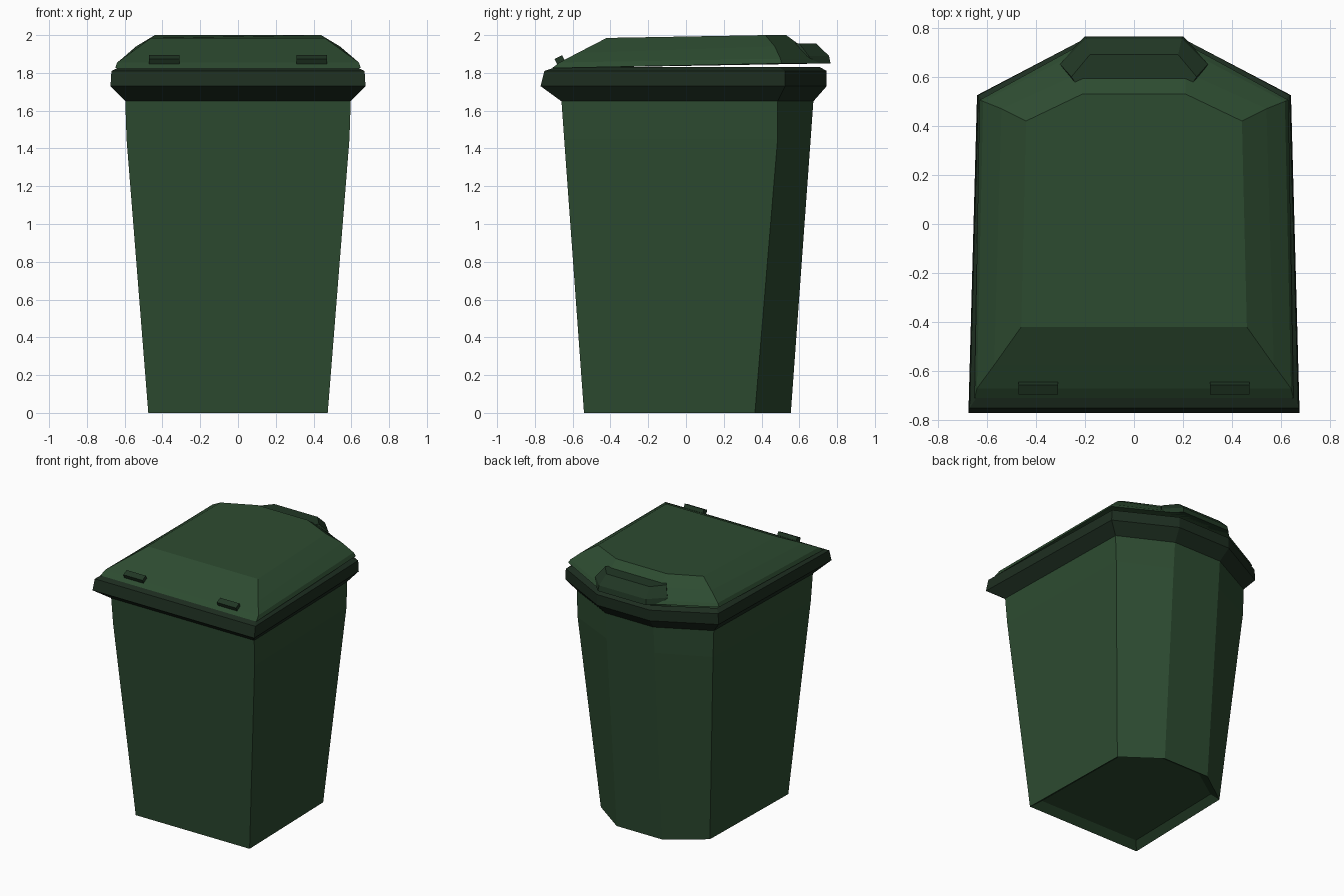
import bpy, bmesh
from mathutils import Matrix

if "Cube" in bpy.data.objects:
    bpy.data.objects.remove(bpy.data.objects["Cube"])


def material(name, col):
    m = bpy.data.materials.new(name)
    m.diffuse_color = (*col, 1)
    m.use_nodes = True
    m.node_tree.nodes["Principled BSDF"].inputs["Base Color"].default_value = m.diffuse_color
    return m


green = material("green", (0.026, 0.07, 0.03))
dark = material("dark_green", (0.012, 0.026, 0.014))
mid = material("mid_green", (0.015, 0.038, 0.018))


def finish(bm, name, mat):
    bmesh.ops.recalc_face_normals(bm, faces=bm.faces)
    me = bpy.data.meshes.new(name)
    bm.to_mesh(me)
    bm.free()
    me.materials.append(mat)
    ob = bpy.data.objects.new(name, me)
    bpy.context.collection.objects.link(ob)
    return ob


def section(front, side, back):
    """Mirror three (x, y, z) corners into a six-sided ring."""
    half = [front, side, back]
    return half + [(-x, y, z) for x, y, z in reversed(half)]


def flat(z, wf, ws, wb, yf, ys, yb):
    return section((wf, yf, z), (ws, ys, z), (wb, yb, z))


def loft(name, rings, mat, cap_start=False, cap_end=False):
    bm = bmesh.new()
    vs = [[bm.verts.new(p) for p in r] for r in rings]
    n = len(rings[0])
    for a, b in zip(vs, vs[1:]):
        for i in range(n):
            j = (i + 1) % n
            bm.faces.new((a[i], a[j], b[j], b[i]))
    if cap_start:
        bm.faces.new(vs[0])
    if cap_end:
        bm.faces.new(vs[-1])
    return finish(bm, name, mat)


# Tapered body with recessed base
loft("bin_body", [
    flat(0.04, 0.42, 0.405, 0.17, -0.48, 0.33, 0.49),
    flat(0.00, 0.475, 0.455, 0.19, -0.54, 0.365, 0.555),
    flat(1.45, 0.59, 0.565, 0.20, -0.645, 0.485, 0.66),
    flat(1.66, 0.597, 0.572, 0.20, -0.66, 0.485, 0.675),
], green, cap_start=True)

# Flared dark rim
loft("rim", [
    flat(1.65, 0.597, 0.572, 0.20, -0.66, 0.485, 0.675),
    flat(1.73, 0.675, 0.640, 0.22, -0.77, 0.525, 0.745),
    flat(1.81, 0.67, 0.635, 0.22, -0.75, 0.525, 0.745),
    flat(1.83, 0.63, 0.600, 0.21, -0.69, 0.49, 0.71),
], dark)

# Faceted lid, closed underneath
loft("lid", [
    section((0.65, -0.71, 1.825), (0.63, 0.505, 1.85), (0.21, 0.735, 1.85)),
    section((0.64, -0.67, 1.855), (0.615, 0.50, 1.875), (0.21, 0.71, 1.87)),
    section((0.57, -0.575, 1.905), (0.54, 0.47, 1.94), (0.21, 0.62, 1.935)),
    section((0.46, -0.42, 1.985), (0.44, 0.42, 2.0), (0.21, 0.53, 2.0)),
], green, cap_start=True, cap_end=True)

# Rear grip on the lid
loft("lid_grip", [
    section((0.25, 0.56, 1.85), (0.305, 0.655, 1.85), (0.20, 0.765, 1.85)),
    section((0.25, 0.56, 1.89), (0.30, 0.65, 1.89), (0.195, 0.757, 1.89)),
    section((0.23, 0.56, 1.955), (0.255, 0.60, 1.955), (0.18, 0.69, 1.955)),
], mid, cap_start=True, cap_end=True)

# Two small tabs along the front edge of the lid
for side, name in ((-1, "tab_left"), (1, "tab_right")):
    bm = bmesh.new()
    bmesh.ops.create_cube(bm, size=1, matrix=Matrix.Translation((side * 0.39, -0.668, 1.868))
                          @ Matrix.Rotation(0.45, 4, 'X')
                          @ Matrix.Diagonal((0.16, 0.045, 0.035, 1)))
    finish(bm, name, mid)
